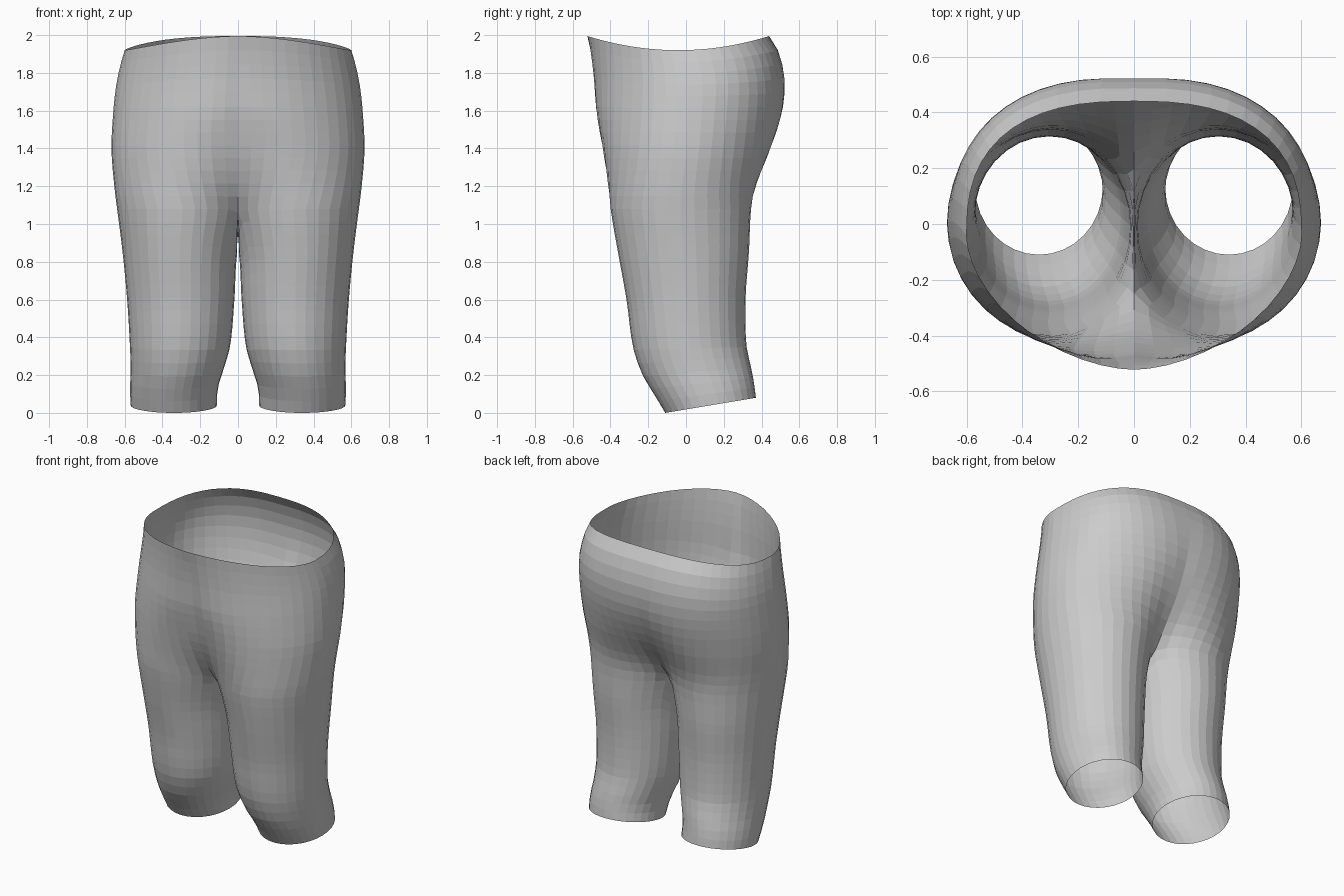
import bpy, bmesh, math

cube = bpy.data.objects.get("Cube")
if cube:
    bpy.data.objects.remove(cube)

# Cross-sections of the left half: height, centre x, radius x, front y, back y
SECTIONS = [
    (0, .34, .228, -.11, .37), (.1, .34, .232, -.165, .36),
    (.2, .325, .243, -.225, .345), (.35, .307, .265, -.28, .32),
    (.6, .303, .284, -.315, .315), (.85, .307, .304, -.36, .333),
    (1.08, .29, .35, -.4, .345), (1.2, .26, .395, -.413, .37),
    (1.4, .18, .49, -.443, .45), (1.6, .1, .56, -.475, .51),
    (1.75, .06, .585, -.487, .522), (1.88, .03, .59, -.505, .49),
    (1.955, 0, .6, -.522, .44),
]
CROTCH, WAIST = 1.08, 1.955
OUTER, INNER = 26, 6          # segments round the outside and the inner thigh
LEG_ROWS, HIP_ROWS = 16, 13


def section(z):
    """Smoothly interpolated cross-section at height z."""
    last = len(SECTIONS) - 1
    i = 0
    while i < last - 1 and z > SECTIONS[i + 1][0]:
        i += 1

    def slope(k, c):
        a, b = SECTIONS[max(k - 1, 0)], SECTIONS[min(k + 1, last)]
        return (b[c] - a[c]) / (b[0] - a[0])

    a, b = SECTIONS[i], SECTIONS[i + 1]
    h = b[0] - a[0]
    t = min(max((z - a[0]) / h, 0), 1)
    return [a[c] * (1 + 2 * t) * (1 - t) ** 2 + b[c] * t * t * (3 - 2 * t)
            + h * slope(i, c) * t * (1 - t) ** 2
            - h * slope(i + 1, c) * t * t * (1 - t) for c in range(1, 5)]


def roundness(z, at_back):
    """Superellipse power: the waist is squarer behind, more pointed in front."""
    rise = max((z - 1.4) / (WAIST - 1.4), 0)
    return 1 - .22 * rise if at_back else 1 + .14 * rise


def signed_power(v, p):
    return math.copysign(abs(v) ** p, v)


def surface_point(z, angle):
    cx, rx, front, back = section(z)
    p = roundness(z, math.sin(angle) > 0)
    side = signed_power(math.sin(angle), p)
    x = max(cx + rx * signed_power(math.cos(angle), p), 0)
    y = (front + back) / 2 + (back - front) / 2 * side
    # Hem rises to the back, waistband dips at the sides
    hem = max(1 - z / .4, 0) * (y + .11) / 6
    band = max((z - 1.6) / (WAIST - 1.6), 0) * (.075 * side * side - .035)
    return [x, y, z + hem + band]


def split_angle(z, at_back):
    """Angle at which the section meets the middle of the body."""
    cx, rx, _, _ = section(z)
    ratio = min(max(cx / rx, 0), 1)
    return math.pi - math.acos(ratio ** (1 / roundness(z, at_back)))


def outer_arc(z, first, last):
    return [surface_point(z, first + (last - first) * i / OUTER)
            for i in range(OUTER + 1)]


# Leg rings from the hem up to the crotch seam
limit = split_angle(CROTCH, True)
leg = []
for r in range(LEG_ROWS + 1):
    z = CROTCH * r / LEG_ROWS
    ring = outer_arc(z, -limit, limit)
    start, end = ring[-1], ring[0]
    for j in range(1, INNER):
        t = j / INNER
        dip = .13 * (z / CROTCH) ** 2 * math.sin(math.pi * t)
        p = surface_point(z - dip, limit + 2 * (math.pi - limit) * t)
        if r == LEG_ROWS:
            p = [0, start[1] + (end[1] - start[1]) * t, z - dip]
        else:
            p[0] = max(p[0], .004)
        ring.append(p)
    leg.append(ring)
start[0] = end[0] = 0

# Hip arcs from the crotch up to the waist
hips = []
for r in range(1, HIP_ROWS + 1):
    z = CROTCH + (WAIST - CROTCH) * r / HIP_ROWS
    arc = outer_arc(z, -split_angle(z, False), split_angle(z, True))
    arc[0][0] = arc[-1][0] = 0
    hips.append(arc)

# Skin the rows
bm = bmesh.new()
rows = [[bm.verts.new(p) for p in row] for row in leg + hips]
for r in range(len(rows) - 1):
    low, high = rows[r], rows[r + 1]
    n = len(low) if r < LEG_ROWS else OUTER
    for i in range(n):
        j = (i + 1) % len(low)
        bm.faces.new((low[i], low[j], high[j], high[i]))
mesh = bpy.data.meshes.new("shorts")
bm.to_mesh(mesh)
bm.free()

shorts = bpy.data.objects.new("shorts", mesh)
bpy.context.collection.objects.link(shorts)
mirror = shorts.modifiers.new("mirror", 'MIRROR')
mirror.use_axis[0] = True
mirror.merge_threshold = .001

# Soften the cleft where the legs join
cleft = shorts.vertex_groups.new(name="cleft")
for v in mesh.vertices:
    height = math.exp(-((v.co.z - 1.25) / .22) ** 4)
    cleft.add([v.index], height * math.exp(-(v.co.x / .22) ** 2), 'REPLACE')
soften = shorts.modifiers.new("soften", 'SMOOTH')
soften.factor = .5
soften.iterations = 8
soften.vertex_group = cleft.name

grey = bpy.data.materials.new("grey_fabric")
grey.use_nodes = True
colour = (.6, .6, .6, 1)
grey.diffuse_color = colour
grey.node_tree.nodes["Principled BSDF"].inputs["Base Color"].default_value = colour
mesh.materials.append(grey)
